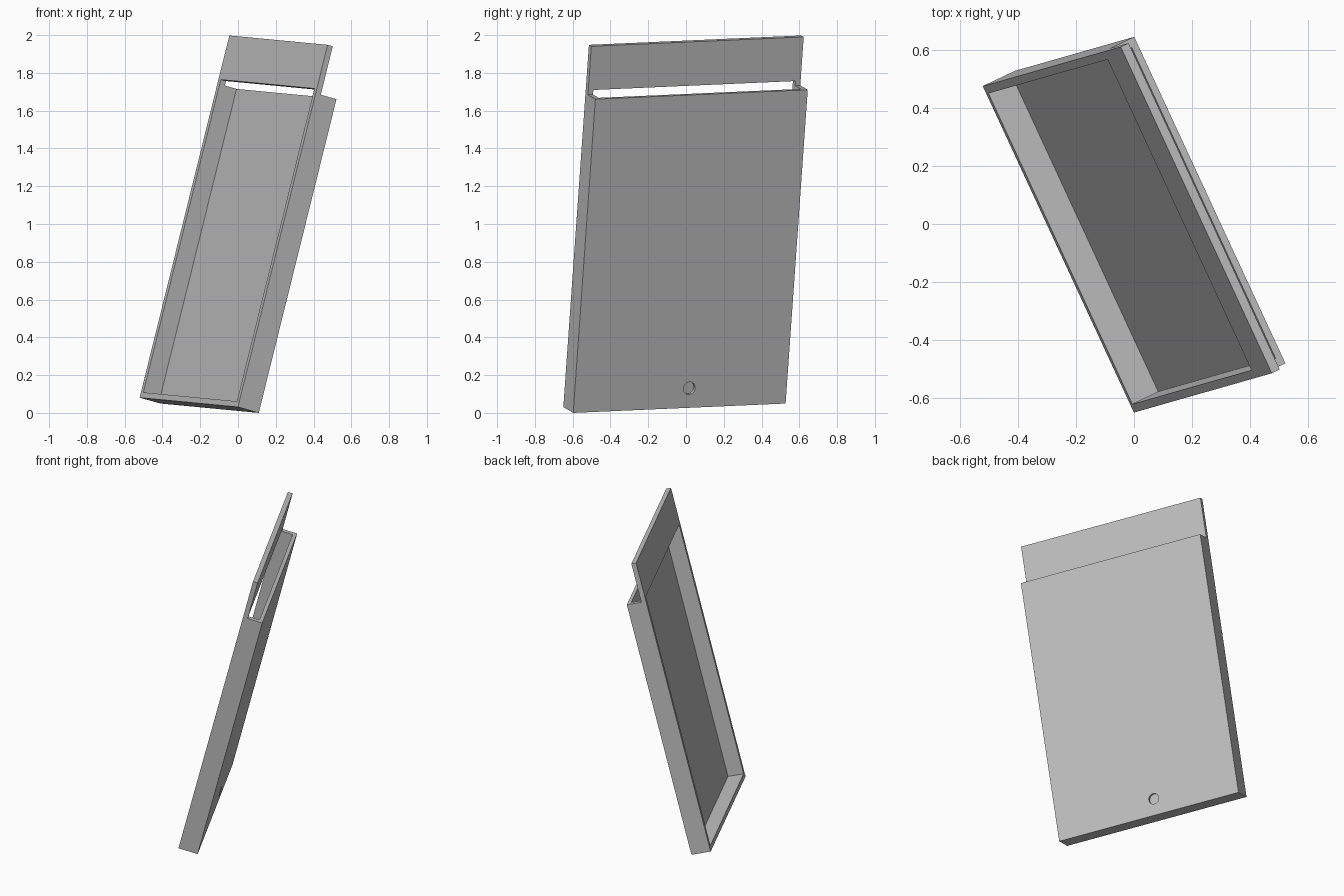
import bpy
import bmesh
from mathutils import Matrix, Vector

if "Cube" in bpy.data.objects:
    bpy.data.objects.remove(bpy.data.objects["Cube"], do_unlink=True)

# Case dimensions: width, body height, total height, depth
WIDTH, BODY, TOTAL, DEPTH = 1.24, 1.715, 1.98, 0.126
WALL, BACK, LIP = 0.03, 0.024, 0.031
SLOT_TOP = 1.74

grey = bpy.data.materials.new("plain grey")
grey.use_nodes = True
colour = (0.52, 0.52, 0.52, 1)
grey.diffuse_color = colour
grey.node_tree.nodes["Principled BSDF"].inputs["Base Color"].default_value = colour

# Tilted frame: x across the width, y up the case, z out of the back
across = Vector((-0.42, 0.907, 0.04)).normalized()
up = Vector((0.239, 0.07, 0.968))
up = (up - across * up.dot(across)).normalized()
out = across.cross(up)
frame = Matrix((across, up, out)).transposed().to_4x4()
frame.translation = (0.11, -0.597, 0)


def add_object(name, bm):
    bmesh.ops.recalc_face_normals(bm, faces=bm.faces[:])
    mesh = bpy.data.meshes.new(name)
    bm.to_mesh(mesh)
    bm.free()
    mesh.materials.append(grey)
    obj = bpy.data.objects.new(name, mesh)
    bpy.context.collection.objects.link(obj)
    obj.matrix_world = frame
    return obj


def extrude_side_profile(name, points, x0, x1):
    """Extrude a (height, depth) outline across the width."""
    bm = bmesh.new()
    face = bm.faces.new([bm.verts.new((x0, y, z)) for y, z in points])
    grown = bmesh.ops.extrude_face_region(bm, geom=[face])
    moved = [v for v in grown["geom"] if isinstance(v, bmesh.types.BMVert)]
    bmesh.ops.translate(bm, vec=(x1 - x0, 0, 0), verts=moved)
    return add_object(name, bm)


# Body with the taller front lip
case = extrude_side_profile("tray_case", [
    (0, 0), (BODY, 0), (BODY, LIP - DEPTH), (TOTAL, LIP - DEPTH),
    (TOTAL, -DEPTH), (0, -DEPTH)], 0, WIDTH)

# Open front cavity, which also opens the slot under the lip panel
cavity = extrude_side_profile("cavity_cutter", [
    (WALL, -BACK), (SLOT_TOP, -BACK),
    (SLOT_TOP, -DEPTH * 2), (WALL, -DEPTH * 2)], WALL, WIDTH - WALL)

# Shallow round recess low on the back
bm = bmesh.new()
bmesh.ops.create_cone(bm, cap_ends=True, segments=32, radius1=0.034,
                      radius2=0.034, depth=0.04,
                      matrix=Matrix.Translation((0.67, 0.107, 0.002)))
recess = add_object("recess_cutter", bm)

for cutter in (cavity, recess):
    cutter.hide_render = True
    cut = case.modifiers.new(cutter.name, "BOOLEAN")
    cut.operation = "DIFFERENCE"
    cut.solver = "EXACT"
    cut.object = cutter

# Bake the cuts and drop the cutters
bpy.context.view_layer.update()
graph = bpy.context.evaluated_depsgraph_get()
baked = bpy.data.meshes.new_from_object(case.evaluated_get(graph))
case.modifiers.clear()
case.data = baked
baked.materials.clear()
baked.materials.append(grey)
for poly in baked.polygons:
    poly.material_index = 0
for cutter in (cavity, recess):
    bpy.data.objects.remove(cutter, do_unlink=True)
